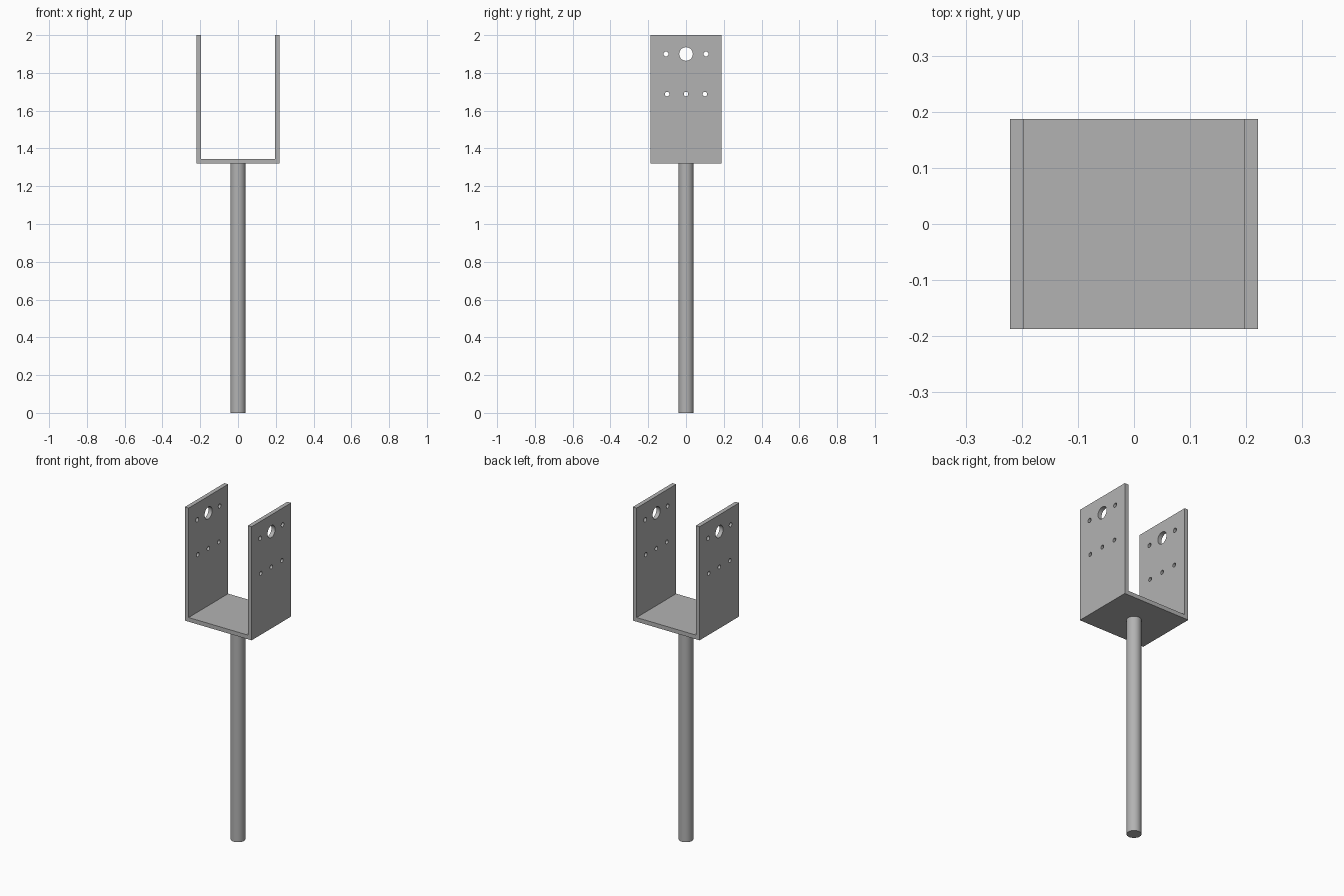
import bpy
import bmesh
from math import pi
from mathutils import Matrix, Vector

cube = bpy.data.objects.get("Cube")
if cube:
    bpy.data.objects.remove(cube, do_unlink=True)

HALF_W, HALF_D, WALL = 0.221, 0.187, 0.025
BASE_Z, TOP_Z = 1.32, 2.0
ROD_R = 0.04

steel = bpy.data.materials.new("grey steel")
steel.use_nodes = True
colour = (0.45, 0.45, 0.45, 1)
steel.diffuse_color = colour
steel.node_tree.nodes["Principled BSDF"].inputs["Base Color"].default_value = colour


def make_object(name, bm):
    bmesh.ops.recalc_face_normals(bm, faces=bm.faces)
    mesh = bpy.data.meshes.new(name)
    bm.to_mesh(mesh)
    bm.free()
    mesh.materials.append(steel)
    obj = bpy.data.objects.new(name, mesh)
    bpy.context.collection.objects.link(obj)
    return obj


def add_cylinder(bm, radius, length, matrix, sides):
    bmesh.ops.create_cone(bm, cap_ends=True, segments=sides, radius1=radius,
                          radius2=radius, depth=length, matrix=matrix)


def select_only(obj):
    bpy.ops.object.select_all(action='DESELECT')
    obj.select_set(True)
    bpy.context.view_layer.objects.active = obj


# U-shaped bracket: a channel profile extruded front to back
inner, floor = HALF_W - WALL, BASE_Z + WALL
right_half = [(HALF_W, BASE_Z), (HALF_W, TOP_Z), (inner, TOP_Z), (inner, floor)]
profile = right_half + [(-x, z) for x, z in reversed(right_half)]
bm = bmesh.new()
face = bm.faces.new([bm.verts.new((x, -HALF_D, z)) for x, z in profile])
extruded = bmesh.ops.extrude_face_region(bm, geom=[face])["geom"]
bmesh.ops.translate(bm, vec=Vector((0, 2 * HALF_D, 0)),
                    verts=[v for v in extruded if isinstance(v, bmesh.types.BMVert)])
bracket = make_object("u_bracket", bm)

# Bolt holes through both side plates: (y, z, radius)
holes = [(0, 1.9, 0.036)]
holes += [(y, 1.9, 0.013) for y in (-0.106, 0.106)]
holes += [(y, 1.688, 0.012) for y in (-0.1, 0, 0.1)]
bm = bmesh.new()
for y, z, radius in holes:
    place = Matrix.Translation((0, y, z)) @ Matrix.Rotation(pi / 2, 4, 'Y')
    add_cylinder(bm, radius, 3 * HALF_W, place, 32)
cutter = make_object("hole_cutter", bm)
cutter.hide_render = True

cut = bracket.modifiers.new("bolt holes", 'BOOLEAN')
cut.operation = 'DIFFERENCE'
cut.solver = 'EXACT'
cut.object = cutter
select_only(bracket)
bpy.ops.object.modifier_apply(modifier=cut.name)
bpy.data.objects.remove(cutter, do_unlink=True)

# Round rod under the bracket
bm = bmesh.new()
add_cylinder(bm, ROD_R, BASE_Z, Matrix.Translation((0, 0, BASE_Z / 2)), 48)
rod = make_object("support_rod", bm)

for obj in (bracket, rod):
    select_only(obj)
    bpy.ops.object.shade_smooth_by_angle(angle=pi / 6)
